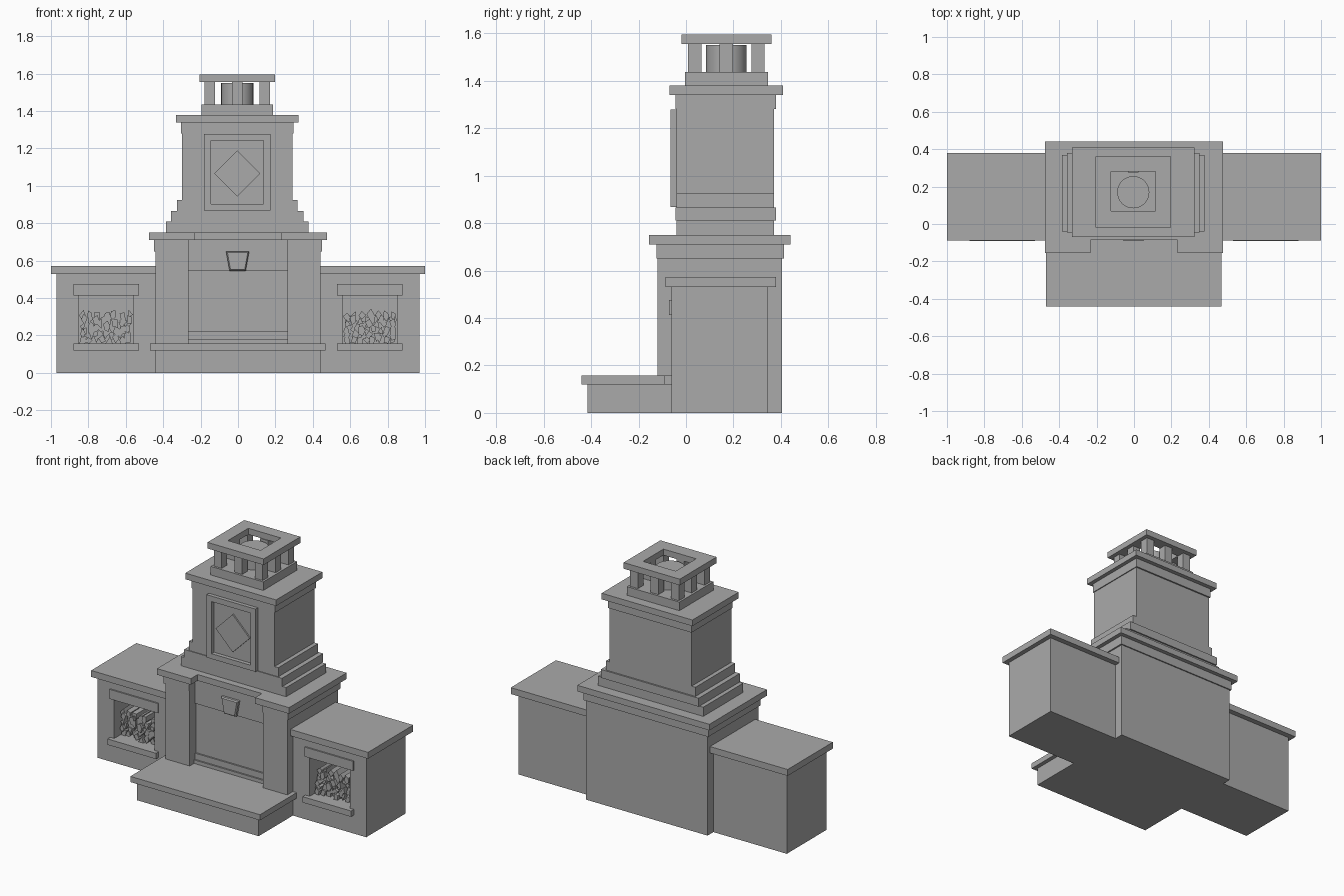
import bpy, bmesh, math, random
from mathutils import Vector

random.seed(4)
cube = bpy.data.objects.get("Cube")
if cube:
    bpy.data.objects.remove(cube, do_unlink=True)

stone = bpy.data.materials.new("grey_stone")
stone.use_nodes = True
GREY = (0.4, 0.4, 0.4, 1)
stone.diffuse_color = GREY
stone.node_tree.nodes["Principled BSDF"].inputs["Base Color"].default_value = GREY


def finish(name, bm):
    bmesh.ops.recalc_face_normals(bm, faces=bm.faces)
    mesh = bpy.data.meshes.new(name)
    bm.to_mesh(mesh)
    bm.free()
    mesh.materials.append(stone)
    obj = bpy.data.objects.new(name, mesh)
    bpy.context.collection.objects.link(obj)
    return obj


def place(u, v, w, axis):
    return (u, v, w) if axis == "z" else (u, w, v)


def rect(u0, u1, v0, v1):
    return [(u0, v0), (u1, v0), (u1, v1), (u0, v1)]


def loft(bm, loops, caps=True, cyclic=False):
    rings = [[bm.verts.new(p) for p in loop] for loop in loops]
    pairs = list(zip(rings, rings[1:])) + ([(rings[-1], rings[0])] if cyclic else [])
    for a, b in pairs:
        for i in range(len(a)):
            j = (i + 1) % len(a)
            bm.faces.new((a[i], a[j], b[j], b[i]))
    if caps and not cyclic:
        bm.faces.new(rings[0])
        bm.faces.new(rings[-1])


def prism(name, outline, lo, hi, axis="z"):
    bm = bmesh.new()
    loft(bm, [[place(u, v, w, axis) for u, v in outline] for w in (lo, hi)])
    return finish(name, bm)


def ring(name, outer, inner, lo, hi, axis="z"):
    bm = bmesh.new()
    steps = ((outer, lo), (outer, hi), (inner, hi), (inner, lo))
    loft(bm, [[place(u, v, w, axis) for u, v in o] for o, w in steps], cyclic=True)
    return finish(name, bm)


def box(name, x0, x1, y0, y1, z0, z1):
    return prism(name, rect(x0, x1, y0, y1), z0, z1)


def recessed(half, front, back, notch_half, notch_y):
    """Plan outline with a shallow recess in the middle of the front."""
    return [(-half, front), (-notch_half, front), (-notch_half, notch_y),
            (notch_half, notch_y), (notch_half, front), (half, front),
            (half, back), (-half, back)]


# Raised hearth
box("hearth_base", -0.44, 0.44, -0.415, -0.05, 0, 0.12)
box("hearth_slab", -0.47, 0.467, -0.44, -0.05, 0.12, 0.157)

# Main block with two pilasters, its moulding and mantel slab
prism("main_block", recessed(0.44, -0.12, 0.405, 0.265, -0.055), 0, 0.65)
prism("mantel_moulding", recessed(0.45, -0.125, 0.413, 0.265, -0.055), 0.65, 0.71)
prism("mantel_slab", recessed(0.477, -0.155, 0.44, 0.232, -0.085), 0.71, 0.75)
box("lintel_panel", -0.265, 0.265, -0.065, -0.05, 0.545, 0.71)
box("firebox_sill", -0.265, 0.265, -0.075, -0.05, 0.157, 0.18)
box("firebox_ledge", -0.265, 0.265, -0.065, -0.05, 0.18, 0.22)

# Keystone with a bevelled face
bm = bmesh.new()
trapezoid = [(-0.045, 0.545), (0.041, 0.545), (0.06, 0.65), (-0.064, 0.65)]
centre = Vector((-0.002, 0.6))
loft(bm, [[(centre.x + (u - centre.x) * k, y, centre.y + (v - centre.y) * k)
           for u, v in trapezoid]
          for k, y in ((1, -0.055), (1, -0.08), (0.88, -0.088))])
finish("keystone", bm)

# Stepped chimney: half width, front, back, bottom, top
X = -0.004
stages = {
    "lower_step": (0.38, -0.04, 0.37, 0.75, 0.81),
    "middle_step": (0.353, -0.045, 0.38, 0.81, 0.865),
    "upper_step": (0.323, -0.04, 0.37, 0.865, 0.925),
    "chimney_body": (0.296, -0.04, 0.37, 0.925, 1.28),
    "chimney_moulding": (0.302, -0.045, 0.38, 1.28, 1.34),
    "chimney_slab": (0.328, -0.07, 0.408, 1.34, 1.38),
    "vent_base": (0.19, -0.005, 0.345, 1.38, 1.436),
}
for name, (half, front, back, z0, z1) in stages.items():
    box(name, X - half, X + half, front, back, z0, z1)

# Framed panel with a raised diamond
ring("panel_frame", rect(X - 0.177, X + 0.177, 0.868, 1.278),
     rect(X - 0.141, X + 0.141, 0.902, 1.242), -0.066, -0.035, "y")
D, DZ = 0.123, 1.066
prism("diamond", [(X - D, DZ), (X, DZ - D), (X + D, DZ), (X, DZ + D)], -0.05, -0.035, "y")

# Open vent: corner and middle posts, round flue, cap with a square hole
Y = 0.17
for i in (-1, 0, 1):
    for j in (-1, 0, 1):
        if i or j:
            px, py = X + i * 0.148, Y + j * 0.133
            box("vent_post", px - 0.028, px + 0.028, py - 0.028, py + 0.028, 1.436, 1.555)
circle = [(X + 0.086 * math.cos(a), Y + 0.086 * math.sin(a))
          for a in (math.tau * k / 32 for k in range(32))]
flue = prism("flue", circle, 1.436, 1.55)
bpy.ops.object.select_all(action="DESELECT")
flue.select_set(True)
bpy.context.view_layer.objects.active = flue
bpy.ops.object.shade_smooth_by_angle()
ring("vent_cap", rect(X - 0.203, X + 0.203, -0.02, 0.36),
     rect(X - 0.118, X + 0.118, 0.07, 0.28), 1.555, 1.595)


def wing_body(name, s):
    """Side block whose front is sunk into a niche."""
    front, deep = -0.062, 0.24
    outer = rect(0.44, 0.97, 0, 0.53)
    hole = rect(0.56, 0.852, 0.157, 0.413)
    bm = bmesh.new()
    steps = ((outer, 0.345), (outer, front), (hole, front), (hole, deep))
    loft(bm, [[(s * u, y, v) for u, v in o] for o, y in steps])
    finish(name, bm)


def firewood(name, s):
    """Stack of split logs with uneven ends."""
    bm = bmesh.new()
    for row in range(6):
        count = 8 - row % 2
        for k in range(count):
            cx = 0.585 + 0.242 * (k + random.uniform(-0.2, 0.2)) / (count - 1)
            cz = 0.178 + row * 0.026 + random.uniform(-0.01, 0.01)
            sides = random.choice((3, 4, 4, 5))
            turn = random.uniform(0, math.tau)
            spread = [random.uniform(0.7, 1.2) for _ in range(sides)]
            outline = []
            for n, r in enumerate(spread):
                a = turn + math.tau * n / sides
                u = cx + 0.02 * r * math.cos(a)
                v = cz + 0.03 * r * math.sin(a)
                outline.append((min(max(u, 0.562), 0.85), max(v, 0.158)))
            y0 = random.uniform(-0.02, 0.015)
            loft(bm, [[(s * u, y, v) for u, v in outline] for y in (y0, 0.23)])
    finish(name, bm)


# Wings with wood niches on both sides
for side, s in (("left", 1), ("right", -1)):
    def wing_box(part, a, b, *rest):
        box(f"{side}_{part}", min(s * a, s * b), max(s * a, s * b), *rest)
    wing_body(f"{side}_wing_body", s)
    wing_box("wing_slab", 0.44, 1.0, -0.087, 0.38, 0.53, 0.572)
    wing_box("niche_sill", 0.53, 0.88, -0.09, -0.05, 0.12, 0.158)
    wing_box("niche_lintel", 0.53, 0.88, -0.071, -0.05, 0.413, 0.475)
    firewood(f"{side}_firewood", s)
